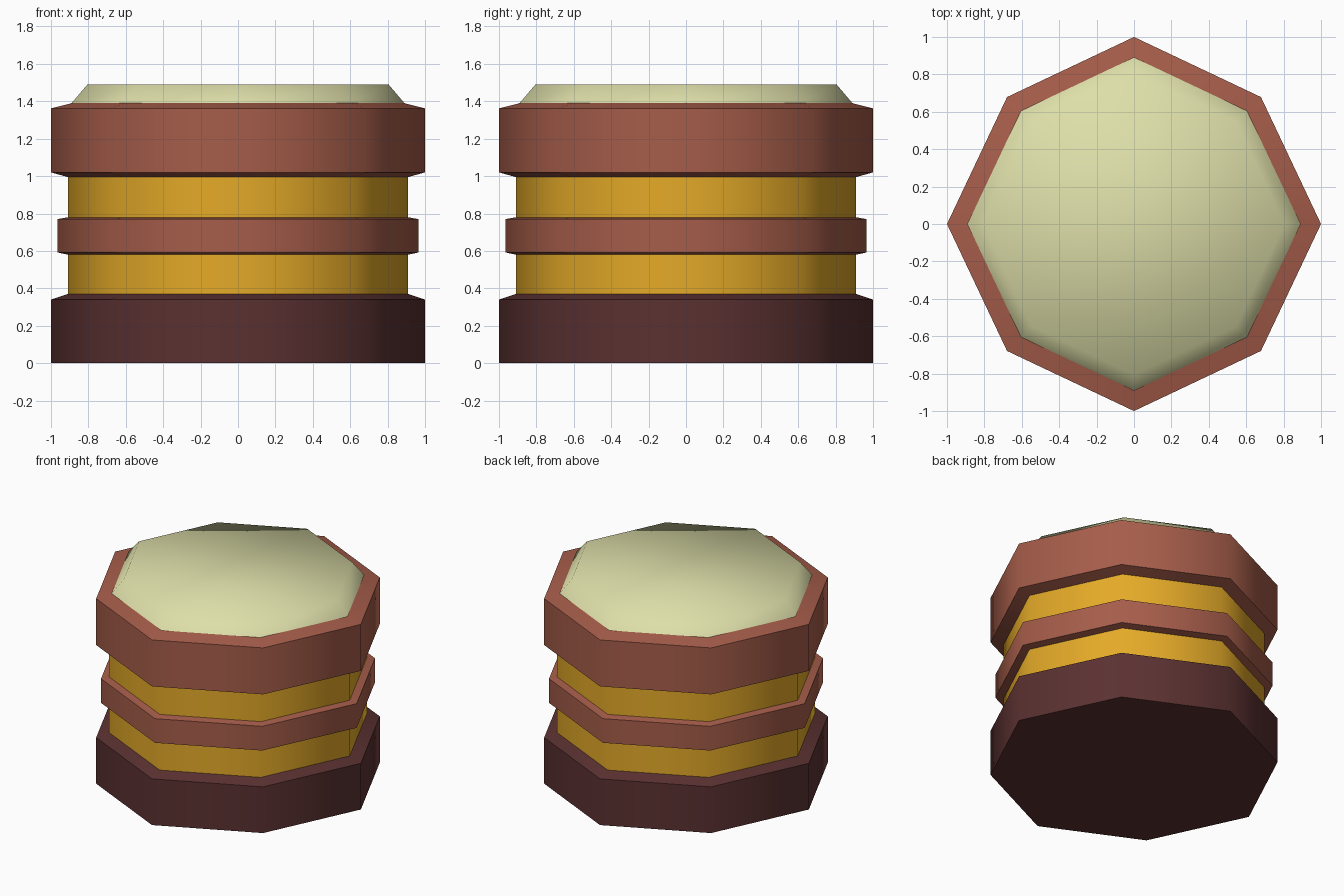
import bpy, bmesh, math

if "Cube" in bpy.data.objects:
    bpy.data.objects.remove(bpy.data.objects["Cube"])


def material(name, rgb):
    # sRGB 0-255 to linear
    lin = [((c / 255 + 0.055) / 1.055) ** 2.4 for c in rgb]
    m = bpy.data.materials.new(name)
    m.diffuse_color = (*lin, 1)
    m.use_nodes = True
    m.node_tree.nodes["Principled BSDF"].inputs["Base Color"].default_value = m.diffuse_color
    return m


dark = material("dark maroon", (91, 49, 49))
brown = material("red brown", (166, 93, 74))
yellow = material("golden yellow", (228, 170, 40))
cream = material("pale cream", (222, 223, 169))


def ring_layer(name, profile, mat, bottom=False, top=False):
    """Eight-sided shell from (radius, height) points; diagonals are slightly pulled in."""
    bm = bmesh.new()
    rings = []
    for r, z in profile:
        ring = []
        for i in range(8):
            a = i * math.pi / 4
            k = r * (0.96 if i % 2 else 1.0)
            ring.append(bm.verts.new((k * math.cos(a), k * math.sin(a), z)))
        rings.append(ring)
    for lo, hi in zip(rings, rings[1:]):
        for i in range(8):
            j = (i + 1) % 8
            bm.faces.new((lo[i], lo[j], hi[j], hi[i]))
    if bottom:
        bm.faces.new(rings[0][::-1])
    if top:
        bm.faces.new(rings[-1])
    me = bpy.data.meshes.new(name)
    bm.to_mesh(me)
    bm.free()
    me.materials.append(mat)
    ob = bpy.data.objects.new(name, me)
    bpy.context.collection.objects.link(ob)
    bpy.ops.object.select_all(action='DESELECT')
    ob.select_set(True)
    bpy.context.view_layer.objects.active = ob
    bpy.ops.object.shade_smooth_by_angle(angle=math.radians(60))
    return ob


# Stack from the ground up
ring_layer("base", [(1, 0), (1, 0.34), (0.91, 0.37)], dark, bottom=True)
ring_layer("lower_band", [(0.91, 0.37), (0.91, 0.58)], yellow)
ring_layer("middle_ring", [(0.91, 0.58), (0.966, 0.592), (0.966, 0.77), (0.91, 0.78)], brown)
ring_layer("upper_band", [(0.91, 0.78), (0.91, 0.995)], yellow)
ring_layer("top_ring", [(0.91, 0.995), (1, 1.02), (1, 1.362), (0.89, 1.39)], brown)
ring_layer("cap", [(0.89, 1.39), (0.805, 1.49)], cream, top=True)
